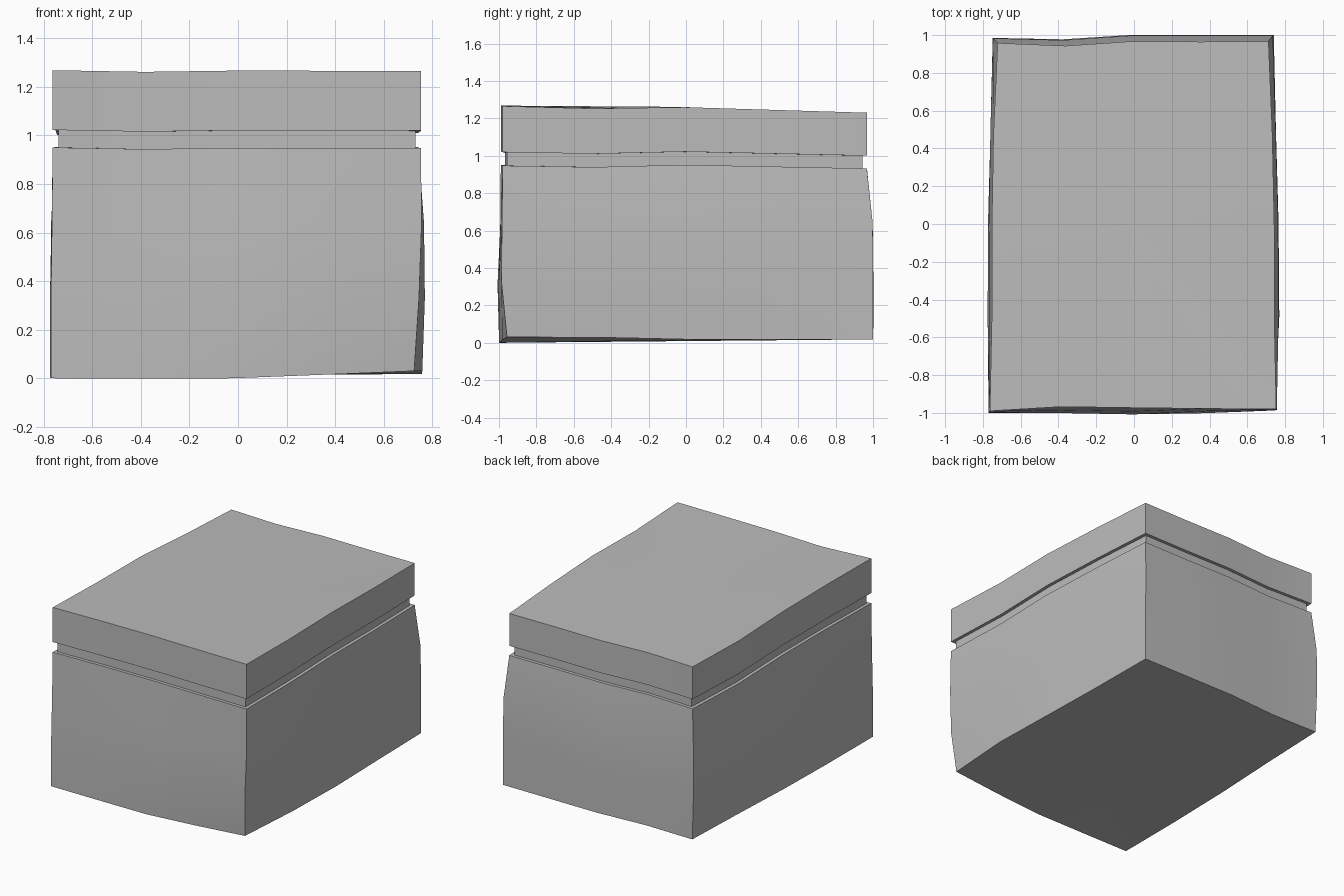
import bpy, bmesh
from mathutils import Vector

cube = bpy.data.objects.get("Cube")
if cube:
    bpy.data.objects.remove(cube, do_unlink=True)

stone = bpy.data.materials.new("grey_stone")
stone.use_nodes = True
stone.diffuse_color = (0.5, 0.5, 0.5, 1)
stone.node_tree.nodes["Principled BSDF"].inputs["Base Color"].default_value = (0.5, 0.5, 0.5, 1)

# Outward wobble of three points along each side: front, +x, back, -x
LOWER = ((.01, .02, .015), (.03, .025, .01), (.005, .01, -.01), (.005, .015, .012))
UPPER = ((-.02, -.012, -.005), (0, .01, .01), (0, .005, -.017), (.012, .01, 0))
OUTWARD = (Vector((0, -1, 0)), Vector((1, 0, 0)), Vector((0, 1, 0)), Vector((-1, 0, 0)))
# Height wobble along the sides
BASE_LIFT = ((-.008, -.015, -.008), (.002, -.006, -.004), (0, 0, 0), (0, 0, 0))
RIM_LIFT = ((-.006, 0, 0), (-.004, .012, .006), (0, 0, 0), (-.004, .012, .006))


def ring(corners, blend, inset=0):
    """Wobbly four-sided outline; blend 0 is the base shape, 1 the rim shape."""
    points = []
    for side in range(4):
        a, b = Vector(corners[side]), Vector(corners[(side + 1) % 4])
        for step in range(4):
            p = a.lerp(b, step / 4)
            if step:
                i = step - 1
                out = LOWER[side][i] * (1 - blend) + UPPER[side][i] * blend
                lift = BASE_LIFT[side][i] * (1 - blend) + RIM_LIFT[side][i] * blend
                p += OUTWARD[side] * out + Vector((0, 0, lift))
            p.x -= inset if p.x > 0.6 else -inset if p.x < -0.6 else 0
            p.y -= inset if p.y > 0.9 else -inset if p.y < -0.9 else 0
            points.append(p)
    return points


def make_part(name, rings):
    """Skin a stack of outlines and close both ends."""
    bm = bmesh.new()
    loops = [[bm.verts.new(p) for p in r] for r in rings]
    for low, high in zip(loops, loops[1:]):
        for i in range(len(low)):
            j = (i + 1) % len(low)
            bm.faces.new((low[i], low[j], high[j], high[i]))
    caps = [bm.faces.new(loops[0][::-1]), bm.faces.new(loops[-1])]
    bmesh.ops.poke(bm, faces=caps)
    mesh = bpy.data.meshes.new(name)
    bm.to_mesh(mesh)
    bm.free()
    mesh.materials.append(stone)
    obj = bpy.data.objects.new(name, mesh)
    bpy.context.collection.objects.link(obj)
    bpy.ops.object.select_all(action="DESELECT")
    obj.select_set(True)
    bpy.context.view_layer.objects.active = obj
    bpy.ops.object.shade_smooth_by_angle()


def rim(front, back):
    """Corners of the upper outline at the given front and back heights."""
    return ((-.763, -.99, front), (.753, -.98, front - .003),
            (.712, .967, back), (-.722, .958, back))


body_top, lid_base, lid_top = rim(.95, .932), rim(1.022, 1.0), rim(1.268, 1.23)

# Swelling block below the groove
make_part("body", [
    ring(((-.77, -1, 0), (.725, -.957, .03), (.74, 1, .018), (-.737, .982, .018)), 0),
    ring(((-.77, -.998, .32), (.745, -.987, .33), (.74, 1, .33), (-.748, .985, .33)), .15),
    ring(((-.766, -.993, .64), (.756, -.984, .64), (.735, .998, .64), (-.747, .983, .64)), .5),
    ring(body_top, 1),
])
# Recessed groove
make_part("neck", [ring(body_top, 1, .023), ring(lid_base, 1, .023)])
# Overhanging slab
make_part("lid", [ring(lid_base, 1), ring(lid_top, 1)])
